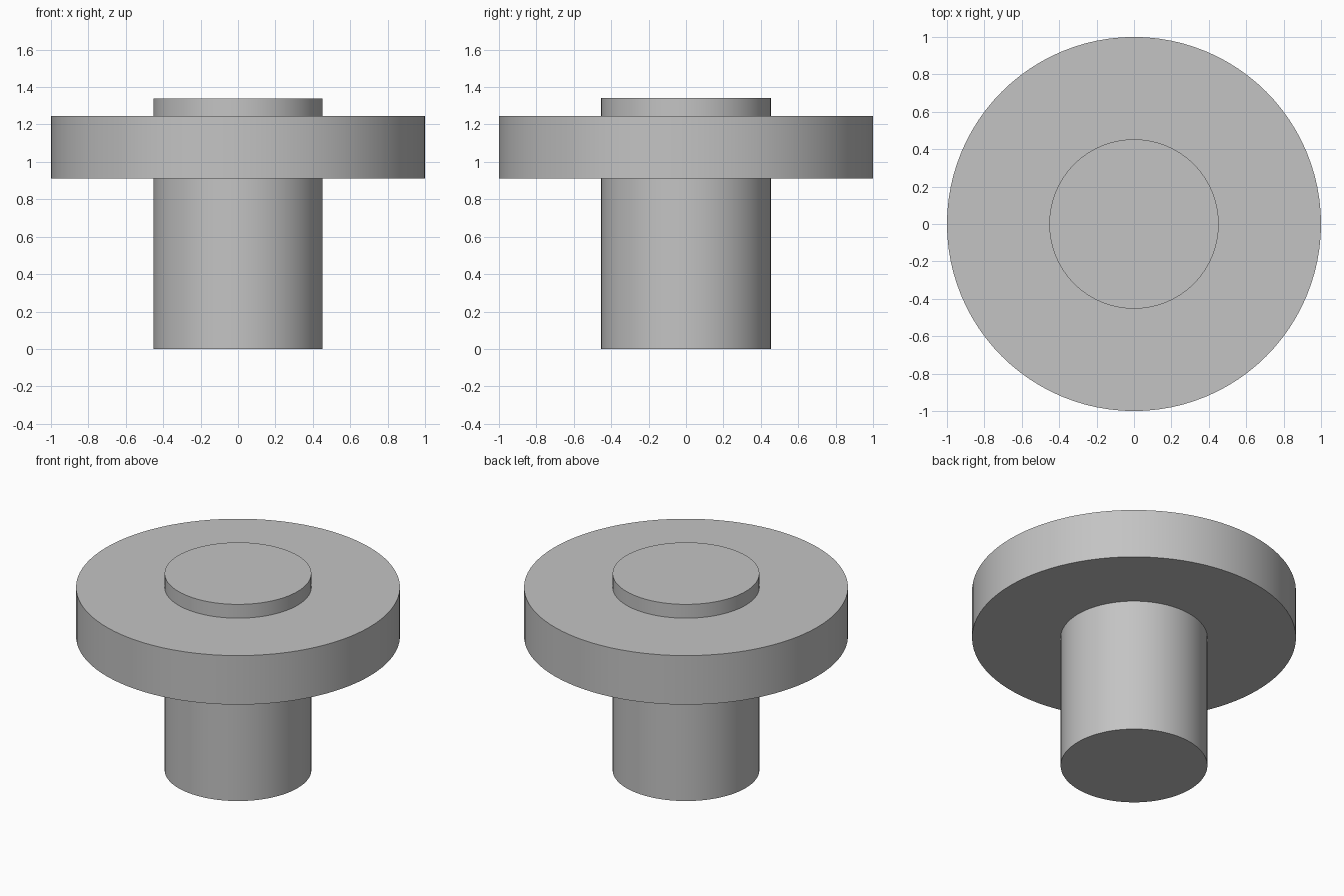
import bpy
import math

default = bpy.data.objects.get("Cube")
if default:
    bpy.data.objects.remove(default, do_unlink=True)

# Plain grey for the whole part
GREY = (0.55, 0.55, 0.55, 1.0)
grey = bpy.data.materials.new("plain grey")
grey.use_nodes = True
grey.diffuse_color = GREY
grey.node_tree.nodes["Principled BSDF"].inputs["Base Color"].default_value = GREY


def lathe_ring(radius, z, sides):
    """Points of one horizontal ring."""
    return [(radius * math.cos(math.tau * i / sides),
             radius * math.sin(math.tau * i / sides), z) for i in range(sides)]


def turned_part(name, profile, sides=96):
    """Closed solid turned about the z axis from (radius, height) pairs."""
    verts = [v for r, z in profile for v in lathe_ring(r, z, sides)]
    faces = [tuple(reversed(range(sides)))]
    for k in range(len(profile) - 1):
        a, b = k * sides, (k + 1) * sides
        for i in range(sides):
            j = (i + 1) % sides
            faces.append((a + i, a + j, b + j, b + i))
    faces.append(tuple(range(len(verts) - sides, len(verts))))
    mesh = bpy.data.meshes.new(name)
    mesh.from_pydata(verts, [], faces)
    mesh.materials.append(grey)
    obj = bpy.data.objects.new(name, mesh)
    bpy.context.collection.objects.link(obj)
    bpy.ops.object.select_all(action="DESELECT")
    obj.select_set(True)
    bpy.context.view_layer.objects.active = obj
    bpy.ops.object.shade_smooth_by_angle(angle=math.radians(30))
    return obj


SHAFT, FLANGE = 0.453, 1.0

# Shaft, wide flange and short raised boss as one turned solid
turned_part("flanged_shaft", [
    (SHAFT, 0.0), (SHAFT, 0.912),
    (FLANGE, 0.912), (FLANGE, 1.246),
    (SHAFT, 1.246), (SHAFT, 1.34),
])
